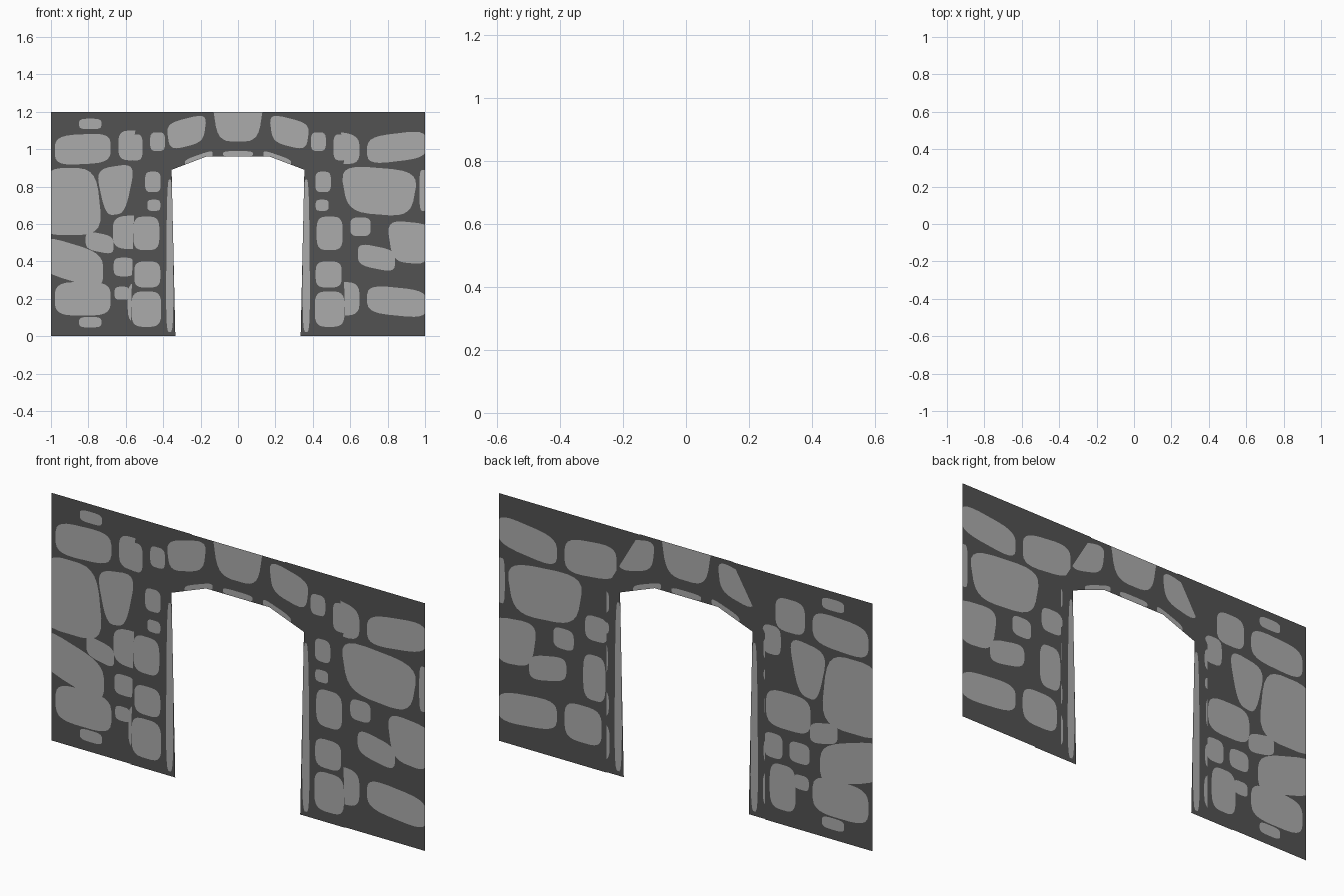
import bpy, math
from mathutils import Vector
from mathutils.geometry import delaunay_2d_cdt


def flat(name, value):
    m = bpy.data.materials.new(name)
    m.diffuse_color = (value, value, value, 1)
    return m


MORTAR = flat("dark_mortar", 0.085)
STONE = flat("pale_stone", 0.41)


def mirrored(points):
    return [(-x, z) for x, z in reversed(points)]


def stone(cx, cz, hw, hh, tilt=0.0, taper=0.0, sides=24):
    """Rounded block outline: centre, half sizes, slope of the courses, widening upward."""
    out = []
    for i in range(sides):
        a = 2 * math.pi * (i + 0.5) / sides
        c, s = math.cos(a), math.sin(a)
        u = math.copysign(abs(c) ** 0.55, c)
        v = math.copysign(abs(s) ** 0.55, s)
        dx = u * hw * (1 + taper * v)
        out.append((cx + dx, cz + v * hh + tilt * dx))
    return out


def masonry_sheet(name, outline, stones, y):
    """Flat sheet with the stone outlines cut into its faces."""
    loops = [outline] + [stone(*s) for s in stones]
    coords, faces = [], []
    for loop in loops:
        faces.append(list(range(len(coords), len(coords) + len(loop))))
        coords += [Vector(p) for p in loop]
    verts, _, tris, _, _, origin = delaunay_2d_cdt(coords, [], faces, 1, 1e-5)
    keep = [(t, o) for t, o in zip(tris, origin) if 0 in o]
    mesh = bpy.data.meshes.new(name)
    mesh.from_pydata([(v.x, y, v.y) for v in verts], [], [t for t, _ in keep])
    mesh.materials.append(MORTAR)
    mesh.materials.append(STONE)
    for poly, (_, o) in zip(mesh.polygons, keep):
        poly.material_index = 1 if len(o) > 1 else 0
    ob = bpy.data.objects.new(name, mesh)
    bpy.context.collection.objects.link(ob)
    return ob


# Side walls: the right outline is mirrored for the left
side = [(0.426, 0), (1, 0), (1, 1.2), (0.25, 1.2), (0.426, 0.9)]

left_stones = [
    (-0.79, 1.135, 0.06, 0.028), (-0.83, 1.0, 0.15, 0.08, 0.05),
    (-0.90, 0.72, 0.16, 0.18, 0, -0.12), (-0.655, 0.78, 0.08, 0.13, 0.15, 0.35),
    (-0.74, 0.50, 0.075, 0.05, -0.2), (-0.55, 0.555, 0.12, 0.09),
    (-0.89, 0.395, 0.17, 0.10, -0.3), (-0.61, 0.37, 0.055, 0.05),
    (-0.83, 0.20, 0.15, 0.09), (-0.79, 0.075, 0.06, 0.028),
    (-0.62, 0.23, 0.04, 0.035), (-0.52, 0.18, 0.07, 0.11),
    (-0.56, 1.02, 0.08, 0.08), (-0.47, 0.37, 0.05, 0.06), (-0.46, 0.88, 0.05, 0.07),
]
right_stones = [
    (0.85, 1.01, 0.16, 0.075, 0.12), (0.51, 1.01, 0.14, 0.085, -0.1),
    (0.755, 0.775, 0.19, 0.125, -0.08, 0.12), (0.99, 0.78, 0.02, 0.11),
    (0.655, 0.585, 0.055, 0.05), (0.74, 0.42, 0.10, 0.06, -0.2),
    (0.92, 0.50, 0.11, 0.11, -0.1, 0.15), (0.85, 0.185, 0.16, 0.075, -0.1),
    (0.55, 0.20, 0.10, 0.09), (0.49, 0.44, 0.06, 0.11), (0.48, 0.68, 0.06, 0.06),
]
masonry_sheet("right_wall", side, right_stones, 0.002)
masonry_sheet("left_wall", mirrored(side), left_stones, 0.002)

# Arch surround, lying just in front of the walls
outer = [(0.335, 0), (0.575, 0), (0.56, 0.55), (0.552, 0.72),
         (0.57, 1.0), (0.548, 1.1), (0.25, 1.2)]
inner = [(-0.355, 0.89), (-0.17, 0.96), (0.17, 0.96), (0.355, 0.89)]
arch_stones = [
    (0.275, 1.09, 0.10, 0.075, -0.25, 0.1), (0.43, 1.04, 0.04, 0.05),
    (0.55, 1.01, 0.04, 0.07), (0.455, 0.825, 0.042, 0.055),
    (0.45, 0.70, 0.035, 0.03), (0.49, 0.55, 0.07, 0.09),
    (0.485, 0.33, 0.07, 0.07), (0.49, 0.145, 0.08, 0.095),
    (0.365, 0.43, 0.018, 0.41, 0, -0.2), (0.21, 0.95, 0.075, 0.02, -0.35),
]
arch_stones += [(-x, z, w, h, -(r[0] if r else 0), *r[1:]) for x, z, w, h, *r in arch_stones]
# Keystone and the middle soffit stone
arch_stones += [(0, 1.16, 0.125, 0.12, 0, 0.15), (0, 0.975, 0.08, 0.015)]
masonry_sheet("arch_surround", outer + mirrored(outer) + inner, arch_stones, -0.002)
